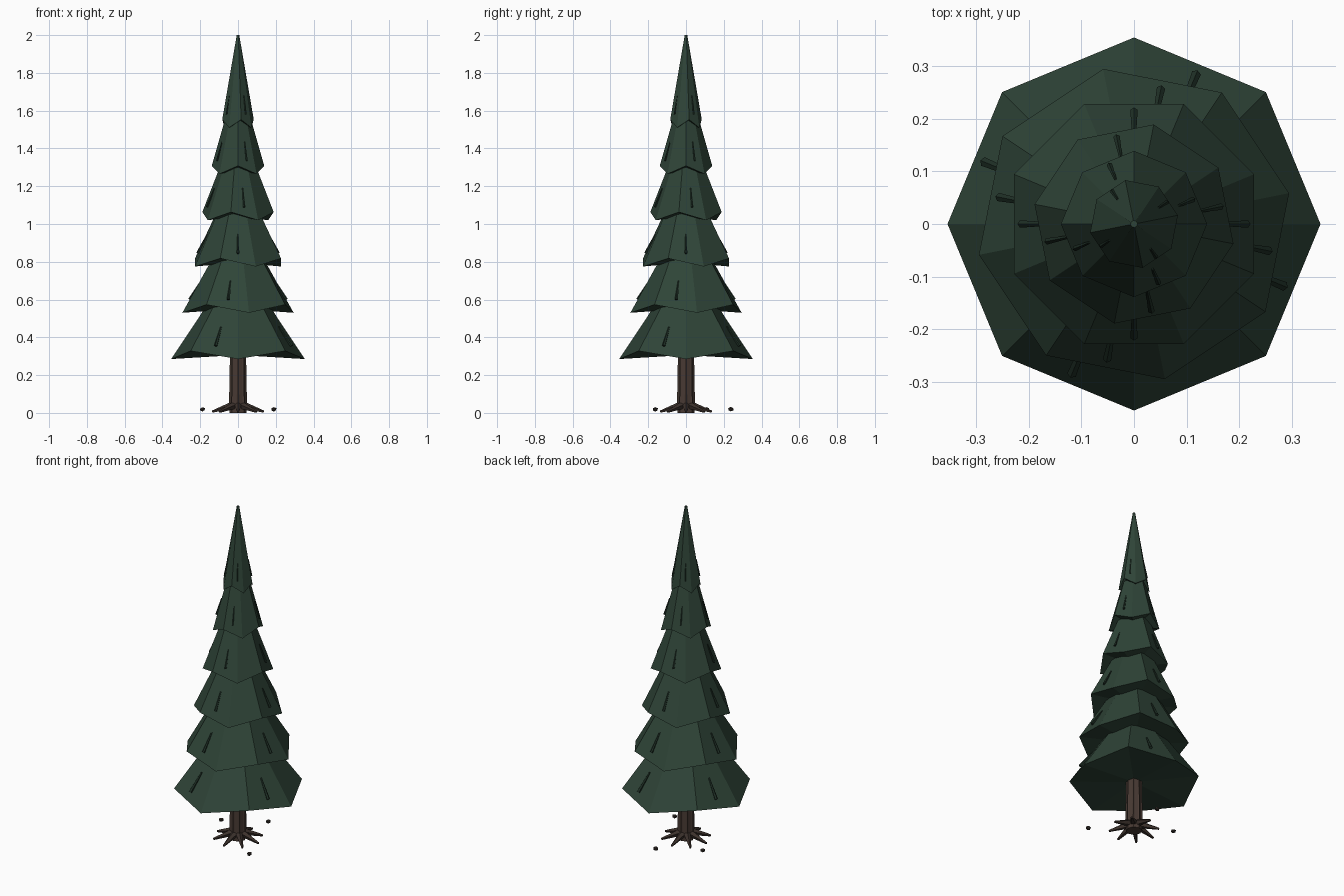
import bpy, bmesh, random
from math import cos, sin, pi, radians
from mathutils import Vector

random.seed(4)
if "Cube" in bpy.data.objects:
    bpy.data.objects.remove(bpy.data.objects["Cube"])


def material(name, rgb):
    m = bpy.data.materials.new(name)
    m.use_nodes = True
    m.diffuse_color = (*rgb, 1)
    m.node_tree.nodes["Principled BSDF"].inputs["Base Color"].default_value = (*rgb, 1)
    return m


needle = material("needle green", (0.028, 0.058, 0.039))
twig_green = material("dark twig green", (0.014, 0.03, 0.02))
bark = material("bark brown", (0.064, 0.042, 0.033))
root_brown = material("root brown", (0.045, 0.031, 0.025))
stone = material("cone brown", (0.035, 0.027, 0.022))


def finish(bm, name, mat):
    bmesh.ops.recalc_face_normals(bm, faces=bm.faces)
    mesh = bpy.data.meshes.new(name)
    bm.to_mesh(mesh)
    bm.free()
    mesh.materials.append(mat)
    obj = bpy.data.objects.new(name, mesh)
    bpy.context.collection.objects.link(obj)
    return obj


def polar(r, angle, z):
    return Vector((r * cos(angle), r * sin(angle), z))


def spike(bm, start, end, r1, r2, sides):
    """Tapered rod between two points."""
    axis = end - start
    rot = axis.to_track_quat('Z', 'Y').to_matrix().to_4x4()
    rot.translation = (start + end) / 2
    bmesh.ops.create_cone(bm, cap_ends=True, segments=sides, radius1=r1,
                          radius2=r2, depth=axis.length, matrix=rot)


# Foliage: six eight-sided skirts, each turned a little, with a zigzag hem
TIERS, SIDES, HEIGHT, LIFT = 6, 8, 0.49, 0.043
for i in range(TIERS):
    radius = 0.354 - 0.0538 * i
    base = 0.285 + 0.245 * i
    turn = radians(11.25) * i
    bm = bmesh.new()
    hem, tip = [], []
    for k in range(SIDES):
        a = turn + k * 2 * pi / SIDES
        hem.append(bm.verts.new(polar(radius, a, base + LIFT * (k % 2))))
        tip.append(bm.verts.new(polar(radius * 0.08, a, base + HEIGHT)))
    under = bm.verts.new((0, 0, base + LIFT / 2))
    for k in range(SIDES):
        n = (k + 1) % SIDES
        bm.faces.new((hem[k], hem[n], tip[n], tip[k]))
        bm.faces.new((hem[n], hem[k], under))
    bm.faces.new(tip)
    finish(bm, f"foliage_tier_{i + 1}", needle)

    # Four twigs poking through every other face
    bm = bmesh.new()
    thick = 0.003 + 0.018 * radius
    for k in range(4):
        a = turn + radians(67.5) + k * pi / 2
        spike(bm, polar(radius * 0.87, a, base + 0.07),
              polar(radius * 0.66, a, base + 0.17), thick, thick * 0.5, 5)
    finish(bm, f"twigs_tier_{i + 1}", twig_green)

# Trunk
bm = bmesh.new()
spike(bm, Vector((0, 0, 0)), Vector((0, 0, 0.6)), 0.044, 0.036, 8)
finish(bm, "trunk", bark)

# Bark ridges
bm = bmesh.new()
for k in range(8):
    a = k * pi / 4
    spike(bm, polar(0.037, a, 0.02), polar(0.033, a, 0.4), 0.011, 0.008, 4)
finish(bm, "bark_ridges", bark)

# Roots spreading from the trunk foot
bm = bmesh.new()
for k in range(8):
    a = k * pi / 4
    spike(bm, polar(0.02, a, 0.042), polar(0.137, a, 0.006), 0.022, 0.006, 5)
for v in bm.verts:
    v.co.z = max(v.co.z, 0)
finish(bm, "roots", root_brown)

# Small fallen cones on the ground
for n, (x, y) in enumerate([(-0.188, 0.11), (0.035, 0.237), (0.19, -0.163)]):
    bm = bmesh.new()
    bmesh.ops.create_icosphere(bm, subdivisions=1, radius=0.015)
    for v in bm.verts:
        v.co *= random.uniform(0.9, 1.1)
        v.co.z *= 0.8
        v.co += Vector((x, y, 0.019))
    finish(bm, f"fallen_cone_{n + 1}", stone)
